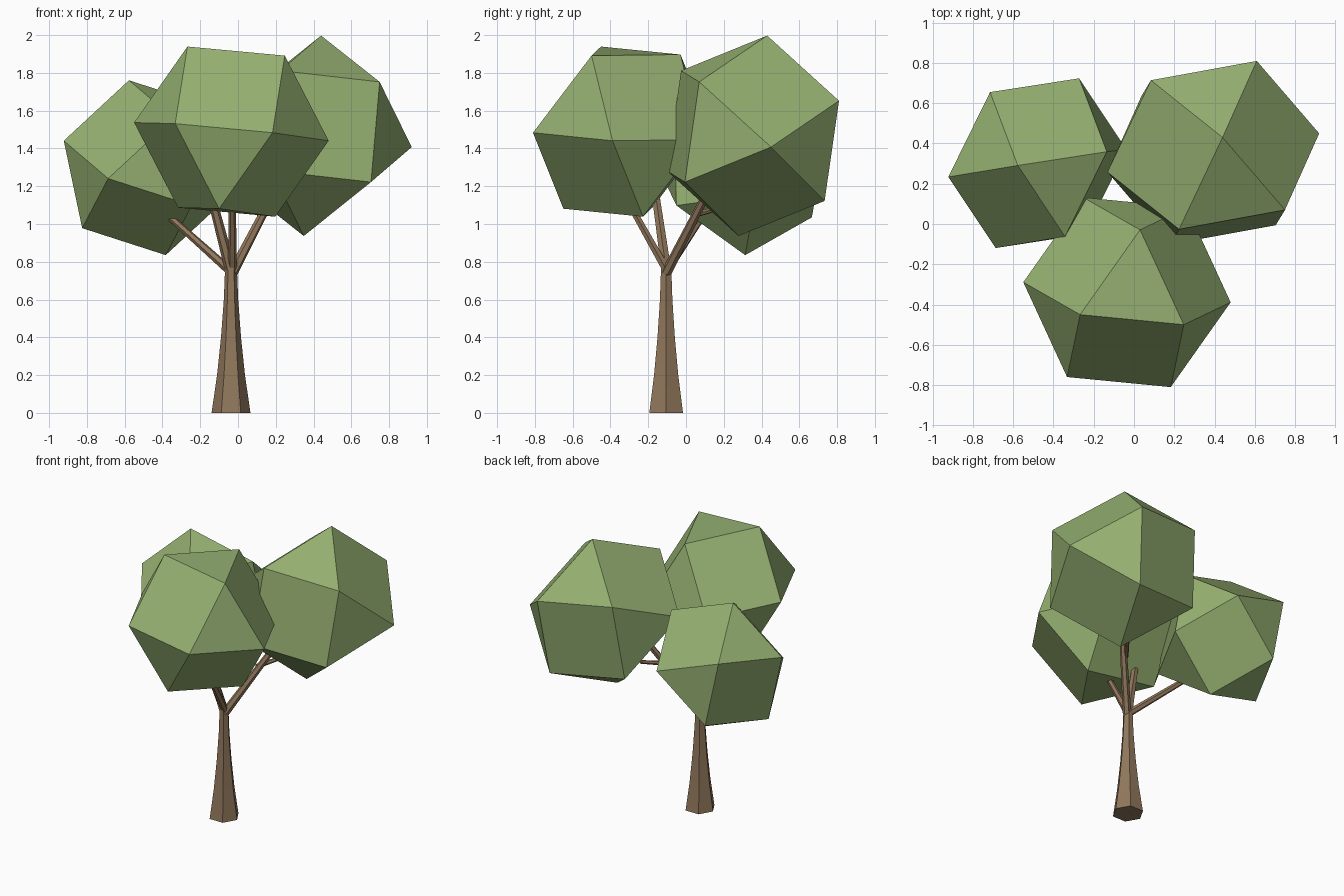
import bpy, bmesh, math
from itertools import product
from mathutils import Vector

if "Cube" in bpy.data.objects:
    bpy.data.objects.remove(bpy.data.objects["Cube"])


def material(name, rgb):
    mat = bpy.data.materials.new(name)
    mat.use_nodes = True
    color = (*rgb, 1)
    mat.diffuse_color = color
    mat.node_tree.nodes["Principled BSDF"].inputs["Base Color"].default_value = color
    return mat


LEAF = material("leaf green", (0.30, 0.43, 0.165))
BARK = material("bark brown", (0.28, 0.185, 0.105))


def finish(name, bm, mat):
    bmesh.ops.recalc_face_normals(bm, faces=bm.faces[:])
    mesh = bpy.data.meshes.new(name)
    bm.to_mesh(mesh)
    bm.free()
    mesh.materials.append(mat)
    obj = bpy.data.objects.new(name, mesh)
    bpy.context.collection.objects.link(obj)
    return obj


def leaf_clump(name, center, u, v):
    """Cuboctahedron with two of its three perpendicular axes given."""
    u, v = Vector(u), Vector(v)
    w = u.cross(v).normalized() * (u.length + v.length) / 2
    bm = bmesh.new()
    for p, q in ((u, v), (v, w), (w, u)):
        for s, t in product((-1, 1), repeat=2):
            bm.verts.new(Vector(center) + p * s + q * t)
    bmesh.ops.convex_hull(bm, input=bm.verts[:])
    bmesh.ops.dissolve_limit(bm, angle_limit=math.radians(5),
                             verts=bm.verts[:], edges=bm.edges[:])
    finish(name, bm, LEAF)


def limb(name, stations, sides=6):
    """Tapered prism through (point, radius) stations, closed at both ends."""
    points = [Vector(p) for p, _ in stations]
    turn = (points[-1] - points[0]).to_track_quat("Z", "Y")
    bm = bmesh.new()
    rings = []
    for point, (_, radius) in zip(points, stations):
        ring = []
        for i in range(sides):
            a = math.tau * i / sides
            ring.append(bm.verts.new(
                point + turn @ Vector((math.cos(a), math.sin(a), 0)) * radius))
        rings.append(ring)
    for low, high in zip(rings, rings[1:]):
        for i in range(sides):
            j = (i + 1) % sides
            bm.faces.new((low[i], low[j], high[j], high[i]))
    bm.faces.new(rings[0][::-1])
    bm.faces.new(rings[-1])
    obj = finish(name, bm, BARK)
    bpy.ops.object.select_all(action="DESELECT")
    obj.select_set(True)
    bpy.context.view_layer.objects.active = obj
    bpy.ops.object.shade_smooth_by_angle(angle=math.radians(35))


# Foliage
leaf_clump("front_foliage", (-.035, -.339, 1.489), (-.225, .18, .228), (.29, .13, .18))
leaf_clump("right_foliage", (-.48, .302, 1.298), (.055, .205, .26), (.29, -.148, .06))
leaf_clump("left_foliage", (.394, .354, 1.467), (-.24, -.01, .295), (-.07, .37, -.05))

# Trunk, flared at the foot
TX, TY = -.037, -.105
limb("trunk", [((TX, TY, z), r) for z, r in
               ((0, .103), (.2, .074), (.4, .053), (.6, .038), (.78, .031))])

# Branches and a twig
limb("right_branch", [((-.04, TY, .75), .024), ((-.42, .12, 1.09), .017)])
limb("left_branch", [((-.03, TY, .74), .028), ((.22, .14, 1.22), .02)])
limb("left_twig", [((.11, .05, 1.05), .016), ((.22, .2, 1.09), .012)])
limb("front_branch", [((-.03, TY, .76), .024), ((-.03, -.33, 1.16), .018)])
limb("middle_branch", [((-.04, TY, .76), .03), ((-.16, -.17, 1.22), .022)])
